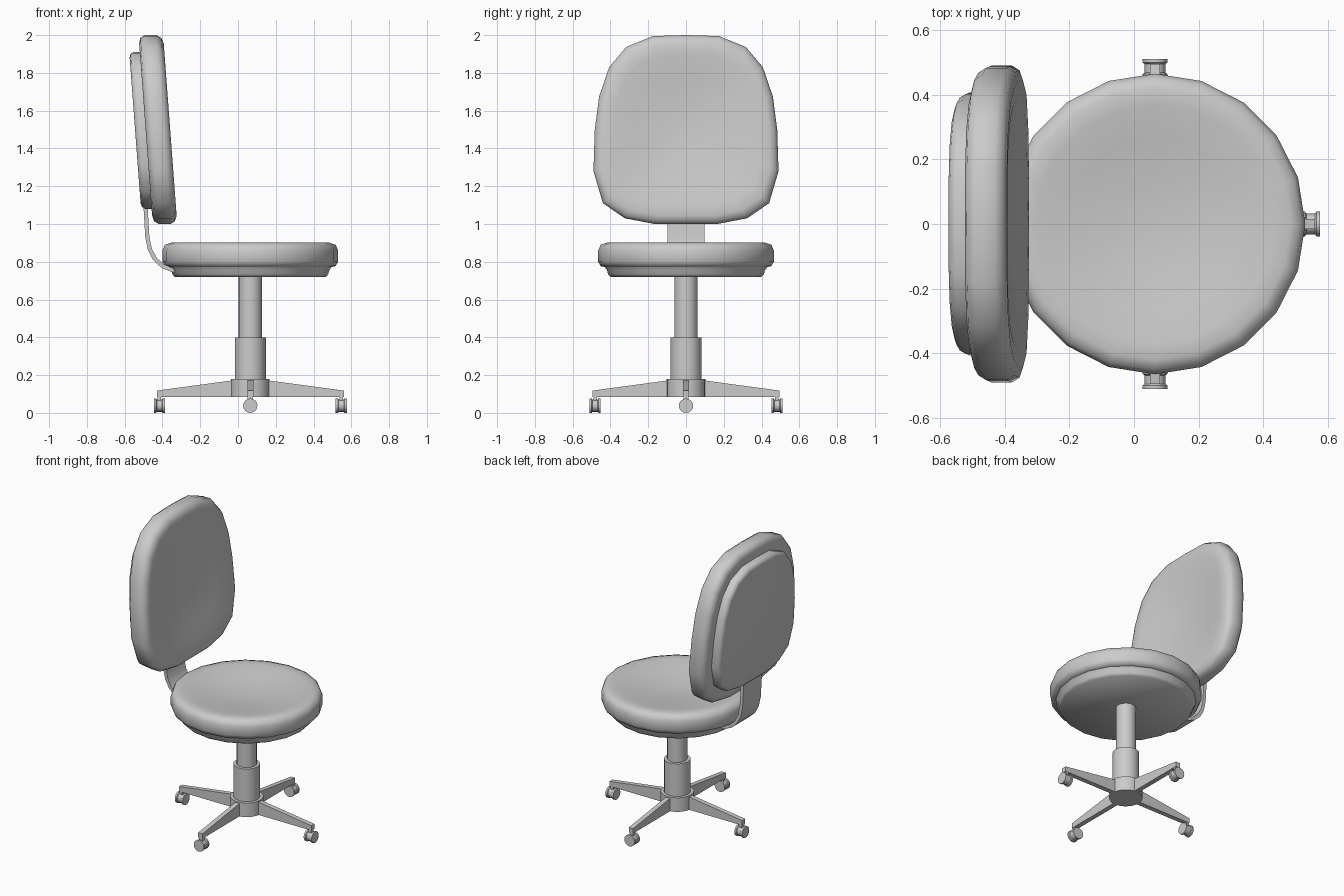
import bpy, bmesh
from math import cos, sin, pi, radians
from mathutils import Matrix, Vector

if "Cube" in bpy.data.objects:
    bpy.data.objects.remove(bpy.data.objects["Cube"])

CX = 0.065  # column axis


def finish(name, bm, angle=40):
    bmesh.ops.recalc_face_normals(bm, faces=bm.faces)
    me = bpy.data.meshes.new(name)
    bm.to_mesh(me)
    bm.free()
    me.shade_smooth()
    me.set_sharp_from_angle(angle=radians(angle))
    ob = bpy.data.objects.new(name, me)
    bpy.context.collection.objects.link(ob)
    return ob


def circle(n):
    return [(cos(2 * pi * i / n), sin(2 * pi * i / n)) for i in range(n)]


def loft(name, outline, profile, place, angle=40):
    """Stack scaled copies of an outline; profile holds (scale, height)."""
    bm = bmesh.new()
    rings = []
    for s, h in profile:
        if s == 0:
            rings.append([bm.verts.new(place(0, 0, h))])
        else:
            rings.append([bm.verts.new(place(u * s, v * s, h)) for u, v in outline])
    n = len(outline)
    for a, b in zip(rings, rings[1:]):
        for i in range(n):
            j = (i + 1) % n
            if len(b) == 1:
                bm.faces.new((a[i], a[j], b[0]))
            else:
                bm.faces.new((a[i], a[j], b[j], b[i]))
    for r in (rings[0], rings[-1]):
        if len(r) > 1:
            bm.faces.new(r)
    return finish(name, bm, angle)


def prism(name, pts, half, matrix=Matrix()):
    """Extrude an x-z outline to both sides of y = 0."""
    bm = bmesh.new()
    a, b = [[bm.verts.new((x, y, z)) for x, z in pts] for y in (-half, half)]
    bm.faces.new(a)
    bm.faces.new(b)
    for i in range(len(pts)):
        j = (i + 1) % len(pts)
        bm.faces.new((a[i], a[j], b[j], b[i]))
    bmesh.ops.transform(bm, matrix=matrix, verts=bm.verts)
    return finish(name, bm)


def upright(u, v, h):
    return (CX + u, v, h)


# seat cushion with dished top, and the pan below it
loft("seat_cushion", circle(20),
     [(0.42, 0.77), (0.452, 0.777), (0.465, 0.80), (0.465, 0.86), (0.452, 0.89),
      (0.42, 0.901), (0.37, 0.898), (0.27, 0.882), (0.14, 0.864), (0, 0.856)], upright, 60)
loft("seat_pan", circle(20),
     [(0.40, 0.72), (0.413, 0.735), (0.418, 0.755), (0.432, 0.775)], upright, 50)

# gas column and hub
loft("column_upper", circle(20), [(0.062, 0.38), (0.062, 0.73)], upright)
loft("column_lower", circle(20), [(0.082, 0.17), (0.082, 0.40)], upright)
loft("base_hub", circle(20), [(0.102, 0.085), (0.102, 0.18)], upright)

# backrest outline: right half, bottom to top, mirrored (relative to z = 1.5)
half = [(0.164, 1.0), (0.323, 1.03), (0.44, 1.11), (0.49, 1.28), (0.483, 1.5),
        (0.46, 1.675), (0.407, 1.83), (0.317, 1.937), (0.175, 1.995)]
back = [(0, 1.0)] + half + [(0, 2.0)] + [(-y, z) for y, z in reversed(half)]
back = [(y, z - 1.5) for y, z in back]


def reclined(x0, zc):
    def place(u, v, h):
        return (x0 + h - 0.075 * (zc + v - 1.5), u, zc + v)
    return place


loft("back_cushion", back,
     [(0.91, -0.065), (0.97, -0.057), (1, -0.033), (1, 0.03), (0.97, 0.054),
      (0.91, 0.065), (0.80, 0.062), (0.58, 0.045), (0.30, 0.027), (0, 0.019)],
     reclined(-0.424, 1.5), 60)
loft("back_panel", back,
     [(0.775, -0.058), (0.81, -0.052), (0.83, -0.035), (0.83, 0.01)],
     reclined(-0.487, 1.495), 50)

# curved flat bar joining seat and backrest
path = [Vector(p) for p in [(-0.492, 1.15), (-0.487, 1.05), (-0.48, 0.93), (-0.466, 0.865),
                            (-0.44, 0.815), (-0.40, 0.778), (-0.35, 0.757), (-0.28, 0.745)]]
left, right = [], []
for i, p in enumerate(path):
    t = (path[min(i + 1, len(path) - 1)] - path[max(i - 1, 0)]).normalized()
    nrm = Vector((-t.y, t.x)) * 0.011
    left.append(p + nrm)
    right.append(p - nrm)
prism("back_bar", left + right[::-1], 0.097)

# four legs with spool casters
wheel = [(0.038, 0.452), (0.038, 0.464), (0.032, 0.468), (0.032, 0.495),
         (0.038, 0.499), (0.038, 0.511)]
for k in range(4):
    m = Matrix.Translation((CX, 0, 0)) @ Matrix.Rotation(k * pi / 2, 4, 'Z')
    prism(f"leg_{k + 1}", [(0.05, 0.085), (0.495, 0.085), (0.495, 0.118), (0.05, 0.178)],
          0.016, m)
    prism(f"caster_stem_{k + 1}", [(0.472, 0.05), (0.491, 0.05), (0.491, 0.09), (0.472, 0.09)],
          0.014, m)
    loft(f"caster_{k + 1}", circle(16), wheel,
         lambda u, v, h: m @ Vector((h, u, 0.038 + v)), 35)
